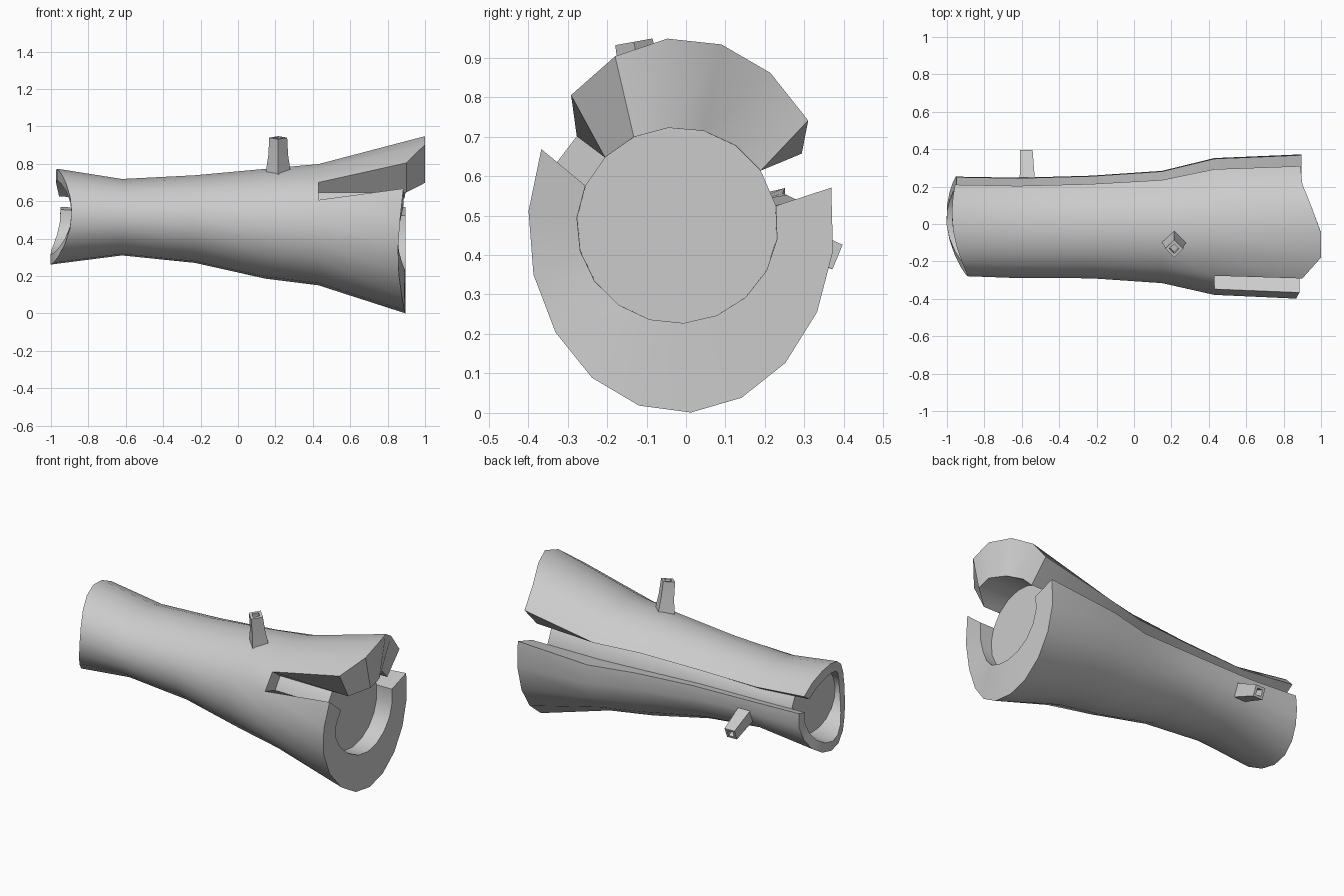
import bpy, bmesh, math
from mathutils import Vector, Matrix

if "Cube" in bpy.data.objects:
    bpy.data.objects.remove(bpy.data.objects["Cube"])

# Angular columns around the tube (degrees): upper flap, then lower shell; last gap is the back slot
ANG = [34 + 20.4 * k for k in range(6)] + [156 + 19.6 * k for k in range(12)]
N = len(ANG)
SLOT, NOTCH = N - 1, 5

# Sections: x, centre y, radius y, centre z, radius z
OUTER = [(-0.95, -.012, .268, .518, .257), (-0.62, -.020, .270, .515, .205),
         (-0.23, -.015, .276, .505, .235), (0.15, -.015, .302, .480, .295),
         (0.43, -.012, .368, .475, .325), (0.90, -.012, .388, .475, .475)]
INNER = [(-0.95, -.018, .214, .515, .200), (-0.62, -.022, .216, .515, .153),
         (-0.23, -.020, .220, .505, .185), (0.15, -.020, .228, .480, .235),
         (0.43, -.022, .250, .475, .248), (0.90, -.022, .255, .475, .248)]
FLAP_END = [.89, .90, .95, 1.0, 1.0, .90]


def left_x(a):
    s, c = math.sin(a), math.cos(a)
    return -.92 - .03 * c - .065 * s * s + .015 * s


def right_x(j, a):
    if j < 6:
        return FLAP_END[j]
    return .895 - .04 * max(0, math.cos(a - math.radians(200))) ** 4


def section_point(sec, j, x=None):
    a = math.radians(ANG[j])
    return Vector((sec[0] if x is None else x,
                   sec[1] + sec[2] * math.cos(a), sec[3] + sec[4] * math.sin(a)))


def finish(name, bm, angle=32):
    bmesh.ops.recalc_face_normals(bm, faces=bm.faces[:])
    me = bpy.data.meshes.new(name)
    bm.to_mesh(me)
    bm.free()
    ob = bpy.data.objects.new(name, me)
    bpy.context.collection.objects.link(ob)
    bpy.ops.object.select_all(action='DESELECT')
    ob.select_set(True)
    bpy.context.view_layer.objects.active = ob
    bpy.ops.object.shade_smooth_by_angle(angle=math.radians(angle))
    return ob


# Thick slotted shell: cells of a grid, walled wherever a neighbouring cell is open
def build_shell():
    bm = bmesh.new()

    def grid(secs):
        rows = []
        for i, s in enumerate(secs):
            row = []
            for j in range(N):
                a = math.radians(ANG[j])
                x = left_x(a) if i == 0 else right_x(j, a) if i == len(secs) - 1 else None
                row.append(bm.verts.new(section_point(s, j, x)))
            rows.append(row)
        return rows

    o, n = grid(OUTER), grid(INNER)
    last = len(OUTER) - 2

    def solid(i, j):
        j %= N
        return 0 <= i <= last and j != SLOT and not (j == NOTCH and i == last)

    for i in range(last + 1):
        for j in range(N):
            if not solid(i, j):
                continue
            k = (j + 1) % N
            for g in (o, n):
                bm.faces.new((g[i][j], g[i + 1][j], g[i + 1][k], g[i][k]))
            edges = [((i, j - 1), (i, j), (i + 1, j)), ((i, j + 1), (i, k), (i + 1, k)),
                     ((i - 1, j), (i, j), (i, k)), ((i + 1, j), (i + 1, j), (i + 1, k))]
            for cell, p, q in edges:
                if not solid(*cell):
                    bm.faces.new((o[p[0]][p[1]], o[q[0]][q[1]], n[q[0]][q[1]], n[p[0]][p[1]]))
    return finish("flared_shell", bm)


# Closed core seen through the slots and recessed at both ends
def build_core():
    bm = bmesh.new()
    xs = [-.86] + [None] * (len(INNER) - 2) + [.79]
    rows = [[bm.verts.new(section_point(s, j, x)) for j in range(N)]
            for s, x in zip(INNER, xs)]
    for a, b in zip(rows, rows[1:]):
        for j in range(N):
            k = (j + 1) % N
            bm.faces.new((a[j], b[j], b[k], a[k]))
    bm.faces.new(rows[0])
    bm.faces.new(rows[-1])
    return finish("inner_core", bm)


# Tapered square peg with a recessed socket in its tip
def build_peg(name, base, tip, r0, r1, turn):
    base, tip = Vector(base), Vector(tip)
    axis = tip - base
    h = axis.length
    m = Matrix.Translation(base) @ axis.to_track_quat('Z', 'X').to_matrix().to_4x4()
    bm = bmesh.new()
    rings = []
    for r, z in ((r0, 0), (r1 * 1.1, h * .55), (r1, h), (r1 * .55, h), (r1 * .55, h - .05)):
        rings.append([bm.verts.new(m @ Vector((r * math.cos(turn + q * math.pi / 2),
                                               r * math.sin(turn + q * math.pi / 2), z)))
                      for q in range(4)])
    for a, b in zip(rings, rings[1:]):
        for q in range(4):
            bm.faces.new((a[q], a[(q + 1) % 4], b[(q + 1) % 4], b[q]))
    bm.faces.new(rings[0])
    bm.faces.new(rings[-1])
    return finish(name, bm, 20)


build_shell()
build_core()
build_peg("top_peg", (.215, -.095, .735), (.215, -.132, .940), .070, .048, 0)
build_peg("back_peg", (-.57, .215, .465), (-.575, .383, .395), .058, .047, math.pi / 4)
